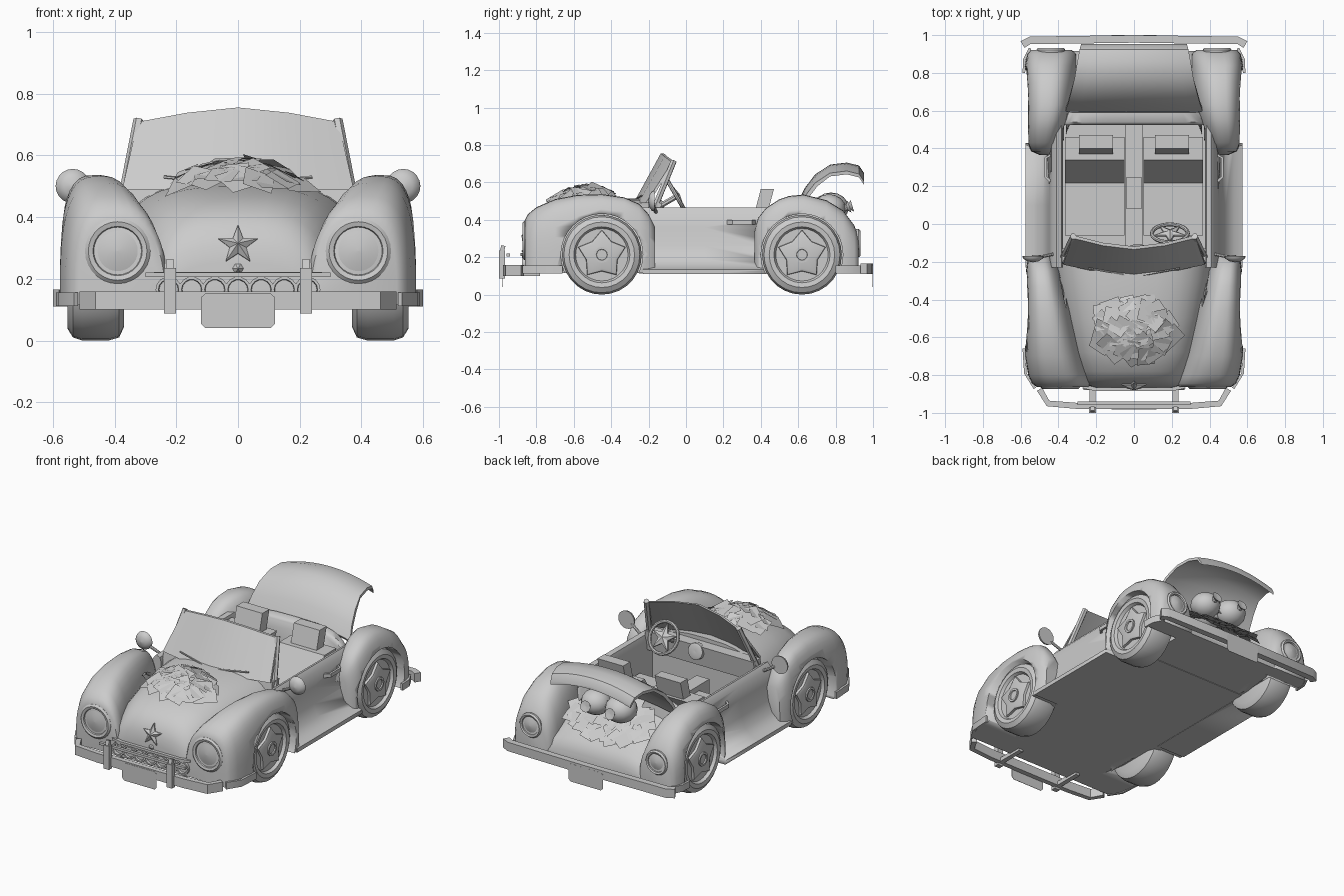
import bpy, bmesh, math, random
from math import sin, cos, pi
from mathutils import Vector as V

random.seed(4)
if "Cube" in bpy.data.objects:
    bpy.data.objects.remove(bpy.data.objects["Cube"])

grey = bpy.data.materials.new("plain grey")
grey.use_nodes = True
grey.diffuse_color = (0.6, 0.6, 0.6, 1)
grey.node_tree.nodes["Principled BSDF"].inputs["Base Color"].default_value = (0.6, 0.6, 0.6, 1)


def finish(name, bm, angle=35):
    me = bpy.data.meshes.new(name)
    bm.to_mesh(me)
    bm.free()
    me.materials.append(grey)
    ob = bpy.data.objects.new(name, me)
    bpy.context.collection.objects.link(ob)
    bpy.ops.object.select_all(action='DESELECT')
    ob.select_set(True)
    bpy.context.view_layer.objects.active = ob
    bpy.ops.object.shade_smooth_by_angle(angle=math.radians(angle))
    return ob


def loft(name, rings, angle=35):
    """Closed solid through rings that all have the same point count."""
    bm = bmesh.new()
    vs = [[bm.verts.new(p) for p in r] for r in rings]
    n = len(rings[0])
    for a, b in zip(vs, vs[1:]):
        for i in range(n):
            bm.faces.new((a[i], a[(i + 1) % n], b[(i + 1) % n], b[i]))
    bm.faces.new(vs[0][::-1])
    bm.faces.new(vs[-1])
    bmesh.ops.recalc_face_normals(bm, faces=bm.faces)
    return finish(name, bm, angle)


def lathe(name, profile, centre, axis, seg=24, angle=35, star=1.0, turn=0.0):
    """Revolve (radius, height) pairs; star < 1 pulls in every second point."""
    q = V(axis).to_track_quat('Z', 'Y')
    rings = []
    for r, h in profile:
        rings.append([V(centre) + q @ V((max(r, .001) * (star if i % 2 else 1) * cos(2 * pi * i / seg + turn),
                                         max(r, .001) * (star if i % 2 else 1) * sin(2 * pi * i / seg + turn), h))
                      for i in range(seg)])
    return loft(name, rings, angle)


def rod(name, a, b, r, seg=8):
    d = V(b) - V(a)
    return lathe(name, [(r, 0), (r, d.length)], a, d, seg, turn=pi / seg)


def box(name, lo, hi, lean=0):
    """Box whose top is shifted by lean along y."""
    (x0, y0, z0), (x1, y1, z1) = lo, hi
    return loft(name, [[(x0, y0 + s, z), (x1, y0 + s, z), (x1, y1 + s, z), (x0, y1 + s, z)]
                       for z, s in ((z0, 0), (z1, lean))])


def bar(name, path, t, z0, z1):
    """Flat strip of thickness t along a path in plan."""
    rings = []
    for i, p in enumerate(path):
        d = V(path[min(i + 1, len(path) - 1)]) - V(path[max(i - 1, 0)])
        n = V((-d.y, d.x)).normalized() * t / 2
        rings.append([(p[0] + k * n.x, p[1] + k * n.y, z) for k, z in ((1, z0), (-1, z0), (-1, z1), (1, z1))])
    return loft(name, rings)


def arches(name, stations, outer, inner, z0=.115, n=20):
    """Loft rounded arches; each station is y, inner x, outer x, top z."""
    rings = []
    for y, a, b, zt in stations:
        ring = []
        for i in range(n + 1):
            c, s = cos(pi * i / n), max(sin(pi * i / n), 0)
            k = 2 / (outer if c > 0 else inner)
            ring.append(((a + b) / 2 + (b - a) / 2 * math.copysign(abs(c) ** k, c), y, z0 + (zt - z0) * s ** k))
        rings.append(ring)
    return loft(name, rings, 50)


def cut_wheel(ob, s, y, start):
    cutter = lathe("wheel_cutter", [(.219, 0), (.219, .4)], (s * start, y, .213), (s, 0, 0), 32)
    m = ob.modifiers.new("arch", 'BOOLEAN')
    m.object, m.operation, m.solver = cutter, 'DIFFERENCE', 'EXACT'
    bpy.context.view_layer.objects.active = ob
    bpy.ops.object.modifier_apply(modifier=m.name)
    bpy.data.objects.remove(cutter)


# Bonnet, rear body and floor
arches("bonnet", [(y, -w, w, z) for y, w, z in (
    (-.865, .22, .25), (-.855, .26, .31), (-.83, .28, .37), (-.78, .3, .42), (-.68, .34, .465),
    (-.5, .38, .5), (-.3, .42, .515), (-.2, .43, .515))], 3, 3)
arches("rear_body", [(y, -w, w, z) for y, w, z in (
    (.525, .41, .485), (.54, .41, .5), (.59, .38, .5), (.605, .37, .4),
    (.75, .35, .34), (.88, .34, .25), (.915, .33, .18))], 4, 4)
box("floor", (-.4, -.25, .112), (.4, .55, .15))

FRONT = ((-.862, .235, .515, .395), (-.845, .225, .54, .43), (-.8, .235, .56, .467), (-.7, .265, .577, .51),
         (-.58, .295, .58, .533), (-.45, .325, .58, .537), (-.33, .36, .577, .52), (-.25, .385, .572, .485),
         (-.2, .41, .565, .43), (-.165, .42, .54, .36))
REAR = ((.365, .42, .5, .33), (.385, .4, .545, .41), (.43, .375, .565, .465), (.5, .35, .574, .51),
        (.55, .33, .578, .527), (.63, .31, .58, .535), (.75, .3, .58, .505), (.84, .3, .577, .45),
        (.9, .305, .565, .37), (.922, .33, .545, .31))
SIDE = ((.575, .11), (.575, .135), (.53, .15), (.485, .19), (.46, .26), (.447, .36), (.435, .435),
        (.41, .465), (.385, .455), (.375, .42), (.375, .11))
TYRE = ((0, 0), (.17, 0), (.203, .015), (.213, .05), (.213, .135), (.203, .165), (.175, .182),
        (.15, .178), (.14, .16), (0, .16))
LAMP = ((.085, -.03), (.106, 0), (.106, .01), (.095, .02), (.08, .016), (.076, .006), (.04, .016), (0, .02))

for s, side in ((1, "left"), (-1, "right")):
    # Door and running board
    door = loft(side + "_door", [[(s * x, y, z) for x, z in SIDE] for y in (-.23, .1, .54)])
    for y, end, stations in ((-.45, "front", FRONT), (.62, "rear", REAR)):
        # Fender with arch, and its wheel
        fender = arches(f"{side}_{end}_fender", [(v, s * a, s * b, z) for v, a, b, z in stations], 3.3, 2.4)
        cut_wheel(fender, s, y, .36)
        cut_wheel(door, s, y, .405)
        lathe(f"{side}_{end}_wheel", TYRE, (s * .37, y, .213), (s, 0, 0), 28)
        lathe(f"{side}_{end}_wheel_star", [(.135, .155), (.13, .174), (.11, .18), (0, .18)],
              (s * .37, y, .213), (s, 0, 0), 10, 40, .66, pi / 2)
        lathe(f"{side}_{end}_hub", [(.043, .175), (.043, .188), (.03, .188), (.028, .181), (0, .181)],
              (s * .37, y, .213), (s, 0, 0), 12)
    # Lamps and lower trim
    lathe(side + "_headlight", LAMP, (s * .39, -.853, .29), (0, -1, 0), 28)
    lathe(side + "_tail_light", [(r * .72, h) for r, h in LAMP], (s * .44, .912, .275), (0, 1, 0), 24)
    bar(side + "_front_trim", [(s * .583, -.66), (s * .575, -.79), (s * .525, -.87)], .014, .112, .155)
    bar(side + "_rear_trim", [(s * .583, .8), (s * .58, .87), (s * .55, .93)], .014, .112, .155)
    # Mirror and handle
    lathe(side + "_mirror", [(0, -.028), (.03, -.022), (.052, -.008), (.056, .006), (0, .006)],
          (s * .535, -.175, .5), (0, 1, 0), 20, 60)
    rod(side + "_mirror_stalk", (s * .43, -.16, .44), (s * .52, -.18, .49), .009)
    bar(side + "_door_handle", [(s * .44, .225), (s * .468, .25), (s * .468, .35), (s * .44, .365)], .014, .375, .398)
    # Windscreen post and wiper
    rod(side + "_screen_post", (s * .38, -.185, .42), (s * .322, -.065, .715), .017, 6)
    rod(side + "_wiper", (s * .05, -.27, .51), (s * .24, -.235, .53), .005, 5)
    # Seat with leaning back and headrest
    x0, x1 = sorted((s * .05, s * .365))
    box(side + "_seat", (x0, -.06, .14), (x1, .27, .25))
    box(side + "_seat_back", (x0, .2, .22), (x1, .32, .45), .14)
    box(side + "_headrest", (s * .2 - .09, .37, .45), (s * .2 + .09, .44, .565), .03)
    # Bumper guard
    box(side + "_guard", (s * .22 - .019, -1, .087), (s * .22 + .019, -.968, .235))
    rod(side + "_guard_tip", (s * .22, -.984, .23), (s * .22, -.976, .262), .016, 4)
    box(side + "_guard_arm", (s * .22 - .015, -.975, .1), (s * .22 + .015, -.78, .125))

# Windscreen, split in a shallow V
loft("windscreen", [[(x, y0, .49), (x * .87, y1, z), (x * .87, y1 + .016, z), (x, y0 + .016, .49)]
                    for x, y0, y1, z in ((-.375, -.215, -.075, .708), (-.19, -.255, -.115, .738),
                                         (0, -.28, -.135, .755), (.19, -.255, -.115, .738),
                                         (.375, -.215, -.075, .708))])
# Cabin fittings
box("dashboard", (-.38, -.22, .36), (.38, -.15, .49), .02)
box("console", (-.045, -.17, .14), (.045, .53, .28))
box("armrest", (-.04, .08, .26), (.04, .25, .37))
lathe("dial", [(.05, 0), (.05, .03), (.04, .035), (0, .03)], (.02, -.15, .45), (0, 1, .2), 16)
bpy.ops.mesh.primitive_torus_add(location=(.19, -.05, .525), rotation=(-math.radians(60), 0, 0),
                                 major_radius=.095, minor_radius=.011, major_segments=24, minor_segments=8)
wheel = bpy.context.object
wheel.name = "steering_wheel"
wheel.data.materials.append(grey)
bpy.ops.object.shade_smooth_by_angle()
lathe("steering_star", [(.088, -.006), (.088, .006), (0, .02)], (.19, -.05, .525), (0, .87, .5), 10, 20, .4, pi / 2)
rod("steering_column", (.19, -.18, .45), (.19, -.05, .525), .015)

# Nose star and grille
lathe("nose_star", [(.067, -.03), (.067, 0), (0, .022)], (0, -.858, .31), (0, -1, .25), 10, 10, .42, pi / 2)
lathe("nose_badge", [(.018, 0), (0, .015)], (0, -.865, .233), (0, -1, 0), 6)
bar("grille_top", [(-.27, -.86), (-.2, -.875), (.2, -.875), (.27, -.86)], .02, .207, .222)
for i in range(-3, 4):
    lathe("grille_arch", [(.042, -.03), (.042, .01), (.033, .01), (.03, -.01), (0, -.01)],
          (i * .075, -.868, .165), (0, -1, 0), 14)

# Bumpers and plates
bar("front_bumper", [(-.5, -.875), (-.455, -.95), (-.3, -.963), (.3, -.963), (.455, -.95), (.5, -.875)],
    .032, .1, .158)
bar("front_rail", [(-.3, -.95), (.3, -.95)], .018, .205, .22)
bar("rear_bumper", [(-.59, .95), (-.55, .972), (0, .98), (.55, .972), (.59, .95)], .04, .11, .166)
for y, label in ((-.984, "front"), (.998, "rear")):
    loft(label + "_plate", [[(x * .12, y + d, z) for x, z in (
        (-1, .055), (-.88, .04), (.88, .04), (1, .055), (1, .14), (.88, .152), (-.88, .152), (-1, .14))]
        for d in (0, .002)])

# Raised boot lid, bowed across its width
rings = []
for y, z, w in ((.595, .49, .365), (.635, .57, .35), (.69, .642, .335), (.77, .695, .315),
                (.86, .706, .3), (.925, .69, .288), (.952, .65, .28)):
    us = [i / 5 - 1 for i in range(11)]
    rings.append([(u * w, y, z - .045 * u * u) for u in us] +
                 [(u * w, y + (.012 if y < .7 else 0), z - .018 - .045 * u * u) for u in us[::-1]])
loft("boot_lid", rings)


def papers(name, count, cx, cy, rx, ry, height, size):
    """Scatter loose sheets lying along a height field."""
    bm = bmesh.new()
    for i in range(count):
        r, t = math.sqrt((i + .5) / count), i * 2.4
        x, y, e = cx + rx * r * cos(t), cy + ry * r * sin(t), .01
        n = V((height(x - e, y) - height(x + e, y), height(x, y - e) - height(x, y + e), 2 * e)).normalized()
        n = (n + V([random.uniform(-.16, .16) for _ in range(3)])).normalized()
        a = n.orthogonal().normalized()
        b, turn = n.cross(a), random.uniform(0, pi)
        a, b = a * cos(turn) + b * sin(turn), b * cos(turn) - a * sin(turn)
        w, h = random.uniform(.6, 1) * size, random.uniform(.5, .8) * size
        c = V((x, y, height(x, y) + random.uniform(0, .012)))
        bm.faces.new([bm.verts.new(c + a * w * p + b * h * q) for p, q in ((-1, -1), (1, -1), (1, 1), (-1, 1))])
    return finish(name, bm)


# Loose sheets on the bonnet and in the boot
papers("bonnet_papers", 48, 0, -.56, .2, .155, lambda x, y: .572 - 1.6 * x * x - 2 * (y + .53) ** 2, .072)
papers("boot_papers", 70, 0, .755, .27, .14, lambda x, y: .45 - .55 * (y - .62) - .2 * x * x, .055)

# Sacks in the boot
for x, y, z, r in ((-.09, .775, .465, .095), (.09, .765, .46, .09), (0, .68, .45, .085)):
    lathe("sack", [(r * sin(pi * k / 8), -r * .85 * cos(pi * k / 8)) for k in range(9)], (x, y, z), (0, 0, 1), 16, 60)
    lathe("sack_neck", [(.02, 0), (.018, .02), (.035, .035), (0, .03)], (x, y + r * .85, z), (0, 1, .3), 10)
